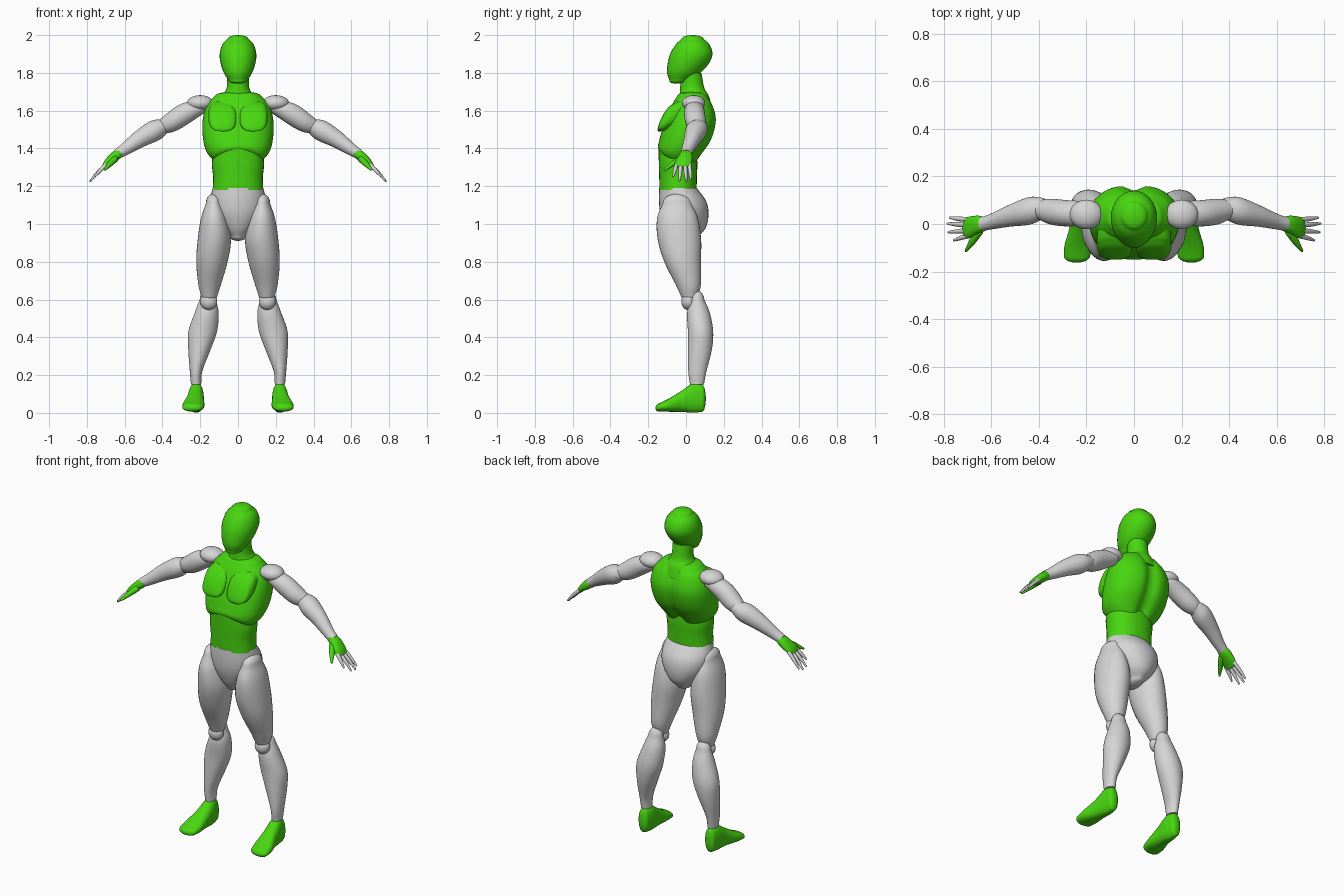
import bpy, bmesh
from math import sin, cos, pi, copysign, exp
from mathutils import Vector

old = bpy.data.objects.get("Cube")
if old:
    bpy.data.objects.remove(old, do_unlink=True)


def material(name, rgb):
    m = bpy.data.materials.new(name)
    m.use_nodes = True
    m.diffuse_color = (*rgb, 1)
    m.node_tree.nodes["Principled BSDF"].inputs["Base Color"].default_value = (*rgb, 1)
    return m


GREEN = material("bright green", (0.065, 0.68, 0.005))
GREY = material("light grey", (0.67, 0.67, 0.67))
X, Y, Z = Vector((1, 0, 0)), Vector((0, 1, 0)), Vector((0, 0, 1))


def smooth_path(keys, steps):
    """Catmull-Rom through the key sections (x, y, z, half width, half depth)."""
    pts = [Vector(k) for k in keys]
    pts = [2 * pts[0] - pts[1]] + pts + [2 * pts[-1] - pts[-2]]
    out = []
    for p0, p1, p2, p3 in zip(pts, pts[1:], pts[2:], pts[3:]):
        for i in range(steps):
            t = i / steps
            out.append(p1 + (p2 - p0) * (t / 2)
                       + (2 * p0 - 5 * p1 + 4 * p2 - p3) * (t * t / 2)
                       + (3 * p1 - p0 - 3 * p2 + p3) * (t ** 3 / 2))
    return out + [pts[-2]]


def finish(name, bm, mat, deform=None, side=1):
    for vert in bm.verts:
        if deform:
            deform(vert.co)
        vert.co.x *= side
    bmesh.ops.recalc_face_normals(bm, faces=bm.faces)
    mesh = bpy.data.meshes.new(name)
    bm.to_mesh(mesh)
    bm.free()
    mesh.materials.append(mat)
    ob = bpy.data.objects.new(name, mesh)
    bpy.context.collection.objects.link(ob)
    bpy.ops.object.select_all(action="DESELECT")
    ob.select_set(True)
    bpy.context.view_layer.objects.active = ob
    bpy.ops.object.shade_smooth_by_angle(angle=0.9)


def loft(name, keys, mat, u=X, v=Y, caps=(0, 0), power=2, deform=None, side=1, segs=32, steps=5):
    """Skin oval sections along a path; caps are dome heights, v=None follows the path."""
    path = smooth_path(keys, steps)
    sections = []
    for i, p in enumerate(path):
        tangent = (path[min(i + 1, len(path) - 1)] - path[max(i - 1, 0)]).to_3d().normalized()
        sections.append((p.to_3d(), tangent, p[3], p[4]))

    def dome(section, height):
        c, t, a, b = section
        angles = [0.3, 0.6, 0.9, 1.2, 1.4, 1.53]
        return [(c + t * height * sin(q), t, a * cos(q), b * cos(q)) for q in angles]

    first, last = sections[0], sections[-1]
    if caps[0]:
        sections = dome(first, -caps[0])[::-1] + sections
    if caps[1]:
        sections += dome(last, caps[1])
    bm = bmesh.new()
    rings = []
    for c, t, a, b in sections:
        w = v if v else t.cross(u).normalized()
        ring = []
        for k in range(segs):
            q = 2 * pi * k / segs
            cu = copysign(abs(cos(q)) ** (2 / power), cos(q))
            cv = copysign(abs(sin(q)) ** (2 / power), sin(q))
            ring.append(bm.verts.new(c + u * a * cu + w * b * cv))
        rings.append(ring)
    for r, s in zip(rings, rings[1:]):
        for k in range(segs):
            n = (k + 1) % segs
            bm.faces.new((r[k], r[n], s[n], s[k]))
    bm.faces.new(rings[0][::-1])
    bm.faces.new(rings[-1])
    finish(name, bm, mat, deform, side)


def ball(name, centre, radii, mat, side):
    bm = bmesh.new()
    bmesh.ops.create_uvsphere(bm, u_segments=32, v_segments=18, radius=1)
    bmesh.ops.scale(bm, vec=radii, verts=bm.verts)
    bmesh.ops.translate(bm, vec=centre, verts=bm.verts)
    finish(name, bm, mat, None, side)


def shape_chest(co):
    # spine groove at the back, raised arch under the ribs in front
    if co.y > 0:
        co.y -= 0.025 * exp(-(co.x / 0.035) ** 2) * min(1, co.y / 0.08)
    else:
        low = min(1, max(0, (1.43 - co.z) / 0.1))
        co.z += 0.05 * low * max(0, 1 - (co.x / 0.13) ** 2) * min(1, -co.y / 0.05)


# Head, neck and trunk
loft("head", [(0, -.035, 1.76, .05, .053), (0, -.012, 1.80, .075, .088),
              (0, .012, 1.85, .092, .109), (0, .028, 1.90, .097, .112),
              (0, .035, 1.95, .083, .09), (0, .035, 1.98, .055, .058)],
     GREEN, caps=(.02, .02))
loft("neck", [(0, .05, 1.62, .12, .088), (0, .043, 1.68, .085, .077),
              (0, .033, 1.72, .06, .064), (0, .027, 1.80, .057, .055)], GREEN)
loft("chest", [(0, -.035, 1.33, .125, .095), (0, -.027, 1.38, .165, .122),
               (0, 0, 1.45, .185, .14), (0, .027, 1.55, .187, .137),
               (0, .035, 1.63, .165, .11), (0, .035, 1.68, .12, .08)],
     GREEN, caps=(.015, .022), power=2.3, deform=shape_chest, segs=64)
loft("abdomen", [(0, -.042, 1.18, .134, .098), (0, -.042, 1.25, .132, .1),
                 (0, -.042, 1.32, .138, .102), (0, -.045, 1.40, .13, .1)],
     GREEN, power=2.2)
loft("pelvis", [(0, -.01, .935, .045, .075), (0, -.003, .98, .092, .108),
                (0, -.008, 1.05, .136, .127), (0, -.018, 1.12, .148, .125),
                (0, -.042, 1.19, .135, .1)], GREY, caps=(.025, 0))

# Paired parts
for label, side in (("left", 1), ("right", -1)):
    def limb(part, keys, mat, **options):
        loft(f"{label}_{part}", keys, mat, side=side, **options)

    limb("pectoral", [(.081, -.04, 1.585, .073, .08), (.081, -.085, 1.57, .076, .085),
                      (.081, -.11, 1.56, .07, .077)],
         GREEN, v=Vector((0, .4, .9)), caps=(0, .028), power=2.8)

    # Leg
    limb("thigh", [(.152, .018, .62, .043, .045), (.15, .012, .68, .06, .067),
                   (.138, -.018, .80, .083, .097), (.125, -.035, .92, .088, .115),
                   (.126, -.045, 1.03, .07, .108), (.128, -.048, 1.11, .042, .075)],
         GREY, caps=(.025, .05))
    ball(f"{label}_knee", (.155, .012, .59), (.045, .037, .045), GREY, side)
    limb("calf", [(.222, .058, .15, .027, .037), (.222, .06, .22, .033, .048),
                  (.205, .073, .33, .058, .063), (.187, .077, .43, .076, .067),
                  (.166, .066, .53, .063, .06), (.16, .06, .60, .043, .037)],
         GREY, caps=(0, .05))
    limb("foot", [(.222, .085, .078, .032, .072), (.222, .04, .08, .04, .079),
                  (.226, -.02, .062, .046, .057), (.235, -.09, .041, .057, .035),
                  (.239, -.135, .031, .055, .023)],
         GREEN, v=Z, caps=(.02, .028), power=2.3)

    # Arm
    ball(f"{label}_shoulder", (.2, .04, 1.64), (.07, .062, .042), GREY, side)
    limb("upper_arm", [(.20, .045, 1.62, .05, .04), (.28, .045, 1.585, .055, .055),
                       (.35, .052, 1.54, .054, .052), (.40, .06, 1.515, .04, .04)],
         GREY, u=Y, v=None, caps=(.03, .02))
    limb("forearm", [(.385, .065, 1.52, .045, .038), (.44, .055, 1.495, .058, .055),
                     (.52, .035, 1.45, .046, .046), (.60, .01, 1.395, .033, .032),
                     (.64, 0, 1.37, .029, .027)],
         GREY, u=Y, v=None, caps=(.02, 0))
    limb("palm", [(.625, 0, 1.378, .028, .024), (.655, -.003, 1.355, .038, .026),
                  (.69, -.014, 1.325, .045, .02), (.708, -.017, 1.305, .041, .013)],
         GREEN, u=Y, v=None, caps=(.008, .01), power=2.3)
    limb("thumb", [(.65, -.03, 1.345, .018, .018), (.68, -.075, 1.315, .014, .014),
                   (.705, -.112, 1.288, .006, .006)],
         GREEN, u=Vector((.8, .6, 0)), v=None, caps=(.005, .006), segs=16)

    # Fingers fan out from the palm
    for finger, base, tip, reach in (("little", .018, .026, .072), ("ring", -.005, .002, .082),
                                     ("middle", -.028, -.034, .078), ("index", -.05, -.068, .055)):
        limb(f"{finger}_finger",
             [(.698, base, 1.315, .011, .011),
              (.70 + reach * .55, (base + tip) / 2, 1.31 - reach * .5, .0095, .0095),
              (.70 + reach, tip, 1.31 - reach * 1.02, .005, .005)],
             GREY, u=Y, v=None, caps=(.004, .005), segs=16)
